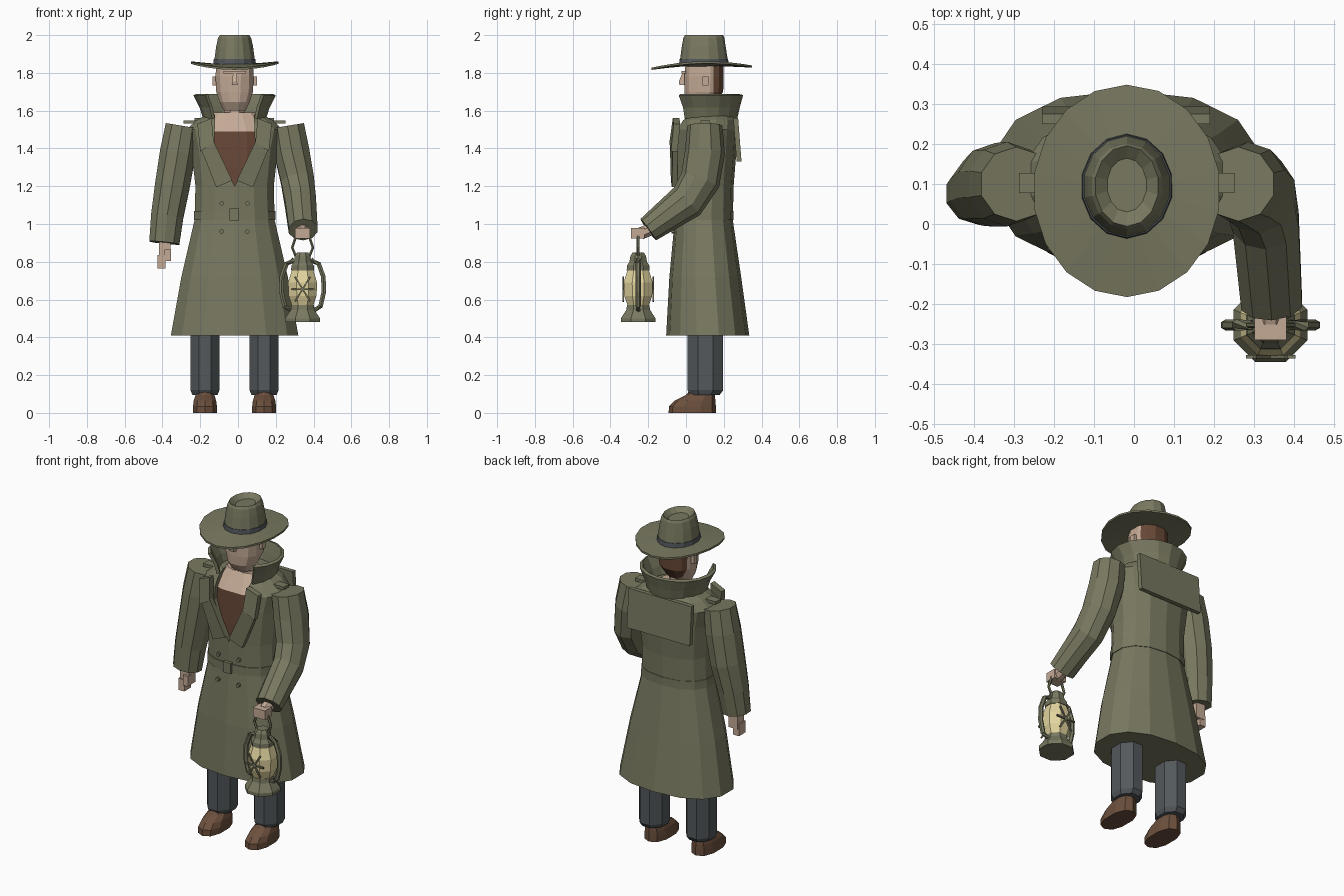
import bpy, bmesh, math
from mathutils import Vector

if "Cube" in bpy.data.objects:
    bpy.data.objects.remove(bpy.data.objects["Cube"])

CX = -0.018  # body centre line


def mat(name, r, g, b):
    m = bpy.data.materials.new(name)
    lin = [((c / 255 + 0.055) / 1.055) ** 2.4 for c in (r, g, b)]
    m.diffuse_color = (*lin, 1)
    m.use_nodes = True
    m.node_tree.nodes["Principled BSDF"].inputs["Base Color"].default_value = m.diffuse_color
    return m


OLIVE = mat("olive cloth", 120, 120, 96)
GREY = mat("slate grey", 83, 88, 91)
SKIN = mat("skin", 196, 170, 150)
BROWN = mat("dark brown", 104, 72, 55)
LEATHER = mat("shoe leather", 108, 80, 61)
GLASS = mat("lamp glass", 226, 212, 158)


def finish(name, bm, *mats, rule=None):
    bmesh.ops.recalc_face_normals(bm, faces=bm.faces)
    if rule:
        for f in bm.faces:
            f.material_index = rule(f.calc_center_median())
    me = bpy.data.meshes.new(name)
    bm.to_mesh(me)
    bm.free()
    ob = bpy.data.objects.new(name, me)
    bpy.context.collection.objects.link(ob)
    for m in mats:
        me.materials.append(m)
    return ob


def loft(rings, closed=True, caps=True):
    """Skin a list of equal-length point rings."""
    bm = bmesh.new()
    vs = [[bm.verts.new(p) for p in r] for r in rings]
    n = len(vs[0])
    for a, b in zip(vs, vs[1:]):
        for i in range(n if closed else n - 1):
            j = (i + 1) % n
            bm.faces.new((a[i], a[j], b[j], b[i]))
    if caps:
        bm.faces.new(vs[0])
        bm.faces.new(vs[-1])
    return bm


def oval(z, rx, ry, cx, cy, n=12, p=1.0):
    pts = []
    for i in range(n):
        a = 2 * math.pi * (i + 0.5) / n
        c, s = math.cos(a), math.sin(a)
        pts.append(Vector((cx + rx * math.copysign(abs(c) ** p, c),
                           cy + ry * math.copysign(abs(s) ** p, s), z)))
    return pts


def stack(rows, cx, n=12, p=1.0):
    """Rows of (z, half width, front y, back y)."""
    return loft([oval(z, rx, (b - f) / 2, cx, (f + b) / 2, n, p) for z, rx, f, b in rows])


def tube(path, radii, n=8):
    """Tube along a path; radii are single values or (across, deep)."""
    path = [Vector(p) for p in path]
    rings = []
    for i, p in enumerate(path):
        d = (path[min(i + 1, len(path) - 1)] - path[max(i - 1, 0)]).normalized()
        ref = Vector((1, 0, 0)) if abs(d.x) < 0.8 else Vector((0, 1, 0))
        u = (ref - d * ref.dot(d)).normalized()
        v = d.cross(u)
        r = radii[i] if isinstance(radii, list) else radii
        ra, rb = r if isinstance(r, tuple) else (r, r)
        rings.append([p + u * ra * math.cos(a) + v * rb * math.sin(a)
                      for a in [2 * math.pi * (k + 0.5) / n for k in range(n)]])
    return loft(rings)


def box(x, y, z, sx, sy, sz):
    bm = bmesh.new()
    bmesh.ops.create_cube(bm, size=1)
    for v in bm.verts:
        v.co = Vector((x + v.co.x * sx, y + v.co.y * sy, z + v.co.z * sz))
    return bm


def plate(pts, depth):
    """Outline pushed back along y by depth."""
    return loft([[Vector(p) for p in pts], [Vector(p) + Vector((0, depth, 0)) for p in pts]])


def mirror(pts, side):
    return [(CX + side * (x - CX), y, z) for x, y, z in pts]


# Trench coat with a cut V neck
coat = finish("coat", stack([
    (0.41, 0.345, -0.105, 0.335), (0.72, 0.288, -0.088, 0.292), (1.02, 0.217, -0.06, 0.248),
    (1.20, 0.212, -0.062, 0.252), (1.40, 0.235, -0.062, 0.268), (1.50, 0.26, -0.052, 0.272),
    (1.55, 0.205, -0.03, 0.27), (1.58, 0.15, 0.0, 0.25)], CX, 14, 0.87), OLIVE)
cutter = finish("neck_cutter", plate([(-0.118, -0.2, 1.65), (0.082, -0.2, 1.65), (0.09, -0.2, 1.42),
                                      (CX, -0.2, 1.2), (-0.126, -0.2, 1.42)], 0.26), OLIVE)
cutter.hide_render = True
cutter.hide_viewport = True
cut = coat.modifiers.new("neck opening", 'BOOLEAN')
cut.object = cutter
cut.solver = 'EXACT'

# Shirt and bare upper chest inside the coat
finish("chest", stack([(1.15, 0.17, -0.04, 0.2), (1.30, 0.19, -0.042, 0.2), (1.49, 0.19, -0.035, 0.2),
                       (1.59, 0.11, 0.03, 0.18)], CX, 12, 0.8), BROWN, SKIN,
       rule=lambda c: 1 if c.z > 1.49 else 0)
finish("neck", tube([(CX, 0.09, 1.54), (CX, 0.085, 1.67)], 0.06), SKIN)

# Belt, buckle and buttons
finish("belt", stack([(1.02, 0.221, -0.066, 0.252), (1.07, 0.22, -0.066, 0.252)], CX, 14, 0.87), OLIVE)
finish("buckle", box(-0.02, -0.068, 1.05, 0.05, 0.02, 0.065), OLIVE)
for s in (-1, 1):
    for z, y in ((1.11, -0.058), (0.96, -0.062)):
        x = CX + s * 0.068
        finish("button", tube([(x, y, z), (x, y - 0.015, z)], 0.012), OLIVE)

# Flared collar, open at the front
arc = [math.radians(-45 + 270 * i / 12) for i in range(13)]
collar = finish("collar", loft([[Vector((CX + rx * math.cos(a), cy + ry * math.sin(a), z)) for a in arc]
                                for z, rx, ry, cy in ((1.56, 0.158, 0.155, 0.108),
                                                      (1.62, 0.177, 0.168, 0.108),
                                                      (1.685, 0.21, 0.192, 0.102))],
                               closed=False, caps=False), OLIVE)
sol = collar.modifiers.new("thickness", 'SOLIDIFY')
sol.thickness = 0.018
sol.offset = 0

# Lapels and shoulder straps
for s in (-1, 1):
    low = [(-0.198, -0.07, 1.40), (-0.13, -0.086, 1.44), (-0.03, -0.08, 1.23), (-0.115, -0.075, 1.195)]
    high = [(-0.215, -0.065, 1.53), (-0.14, -0.07, 1.56), (-0.128, -0.088, 1.43), (-0.2, -0.08, 1.385)]
    finish("lapel", plate(mirror(low, -s), 0.028), OLIVE)
    finish("upper_lapel", plate(mirror(high, -s), 0.035), OLIVE)
    finish("shoulder_strap", box(CX + s * 0.215, 0.103, 1.54, 0.11, 0.05, 0.018), OLIVE)

# Storm flap on the back
finish("back_flap", plate([(-0.23, 0.25, 1.56), (0.19, 0.25, 1.56), (0.19, 0.268, 1.33),
                           (-0.23, 0.268, 1.33)], 0.026), OLIVE)

# Sleeves
finish("right_sleeve", tube([(-0.295, 0.1, 1.52), (-0.318, 0.1, 1.38), (-0.348, 0.098, 1.2),
                             (-0.375, 0.085, 1.04), (-0.39, 0.075, 0.9)],
                            [(0.093, 0.093), (0.1, 0.106), (0.097, 0.105), (0.09, 0.09), (0.084, 0.077)], 10), OLIVE)
finish("left_sleeve", tube([(0.262, 0.1, 1.52), (0.285, 0.1, 1.38), (0.315, 0.075, 1.23),
                            (0.33, 0.005, 1.12), (0.345, -0.2, 0.97)],
                           [(0.093, 0.093), (0.098, 0.106), (0.092, 0.106), (0.087, 0.1), (0.08, 0.07)], 10), OLIVE)

# Hands
finish("right_wrist", box(-0.388, 0.075, 0.855, 0.06, 0.06, 0.1), SKIN)
finish("right_fingers", box(-0.405, 0.07, 0.80, 0.04, 0.065, 0.07), SKIN)
finish("right_thumb", box(-0.372, 0.045, 0.835, 0.035, 0.03, 0.06), SKIN)
finish("left_wrist", tube([(0.342, -0.19, 0.97), (0.342, -0.24, 0.95)], 0.035), SKIN)
finish("left_hand", box(0.342, -0.255, 0.95, 0.08, 0.07, 0.055), SKIN)

# Head with hair at the back
head = stack([(1.60, 0.06, 0.02, 0.12), (1.645, 0.082, -0.008, 0.16), (1.70, 0.1, -0.012, 0.2),
              (1.78, 0.104, -0.012, 0.202), (1.85, 0.1, -0.005, 0.2)], CX, 12, 0.85)
bmesh.ops.bisect_plane(head, geom=head.verts[:] + head.edges[:] + head.faces[:],
                       plane_co=(0, 0.145, 0), plane_no=(0, 1, 0))
finish("head", head, SKIN, BROWN, rule=lambda c: 1 if c.y > 0.146 else 0)
finish("nose", loft([oval(1.735, 0.022, 0.024, CX, -0.018, 4), oval(1.755, 0.018, 0.028, CX, -0.018, 4),
                     oval(1.80, 0.012, 0.01, CX, -0.012, 4)]), SKIN)
finish("brow", box(CX, -0.012, 1.803, 0.12, 0.022, 0.014), SKIN)
for s in (-1, 1):
    finish("ear", box(CX + s * 0.107, 0.104, 1.757, 0.022, 0.032, 0.048), SKIN)

# Wide brim hat with a dented crown
def brim_ring(rx, ry, dz, curl):
    pts = []
    for p in oval(0, rx, ry, CX, 0.083, 18):
        c, s = (p.x - CX) / rx, (p.y - 0.083) / ry
        pts.append(Vector((p.x, p.y, 1.84 + dz + curl * (0.016 * c * c - 0.012 * s * s + 0.006 * s))))
    return pts

finish("hat_brim", loft([brim_ring(0.1, 0.12, -0.005, 0), brim_ring(0.235, 0.266, -0.006, 1),
                         brim_ring(0.235, 0.266, 0.005, 1), brim_ring(0.1, 0.12, 0.008, 0)]), OLIVE)
finish("hat_crown", stack([(1.84, 0.112, -0.033, 0.222), (1.875, 0.109, -0.031, 0.22),
                           (1.94, 0.1, -0.022, 0.21), (1.985, 0.09, -0.014, 0.203),
                           (2.0, 0.08, -0.006, 0.196), (1.975, 0.05, 0.03, 0.165)], CX, 14), OLIVE)
finish("hat_band", stack([(1.844, 0.116, -0.037, 0.226), (1.873, 0.113, -0.034, 0.223)], CX, 14), GREY)

# Trousers and shoes
for x in (-0.175, 0.138):
    finish("trouser_leg", stack([(0.095, 0.072, 0.015, 0.185), (0.12, 0.083, 0.0, 0.205),
                                 (0.6, 0.083, 0.0, 0.205)], x, 8), GREY)
    finish("shoe", stack([(0.0, 0.066, -0.092, 0.158), (0.035, 0.066, -0.09, 0.158),
                          (0.065, 0.062, -0.06, 0.156), (0.095, 0.052, 0.0, 0.152),
                          (0.12, 0.048, 0.02, 0.15)], x, 10, 0.85), LEATHER)

# Lantern: base, glass and cap
LX, LY = 0.342, -0.253


def turned(name, rows, m):
    finish(name, loft([oval(z, r, r, LX, LY, 8) for z, r in rows]), m)


turned("lantern_base", [(0.48, 0.1), (0.50, 0.1), (0.545, 0.068), (0.57, 0.064)], OLIVE)
turned("lantern_glass", [(0.565, 0.06), (0.62, 0.08), (0.69, 0.083), (0.765, 0.058)], GLASS)
turned("lantern_cap", [(0.755, 0.066), (0.78, 0.064), (0.80, 0.05), (0.83, 0.045), (0.85, 0.032)], OLIVE)

# Lantern side frames, carrying handle and wire guards
for s in (-1, 1):
    frame = [(0.06, 0.545), (0.095, 0.565), (0.112, 0.64), (0.11, 0.72), (0.085, 0.79), (0.045, 0.81)]
    finish("lantern_frame", tube([(LX + s * x, LY, z) for x, z in frame], 0.014, 6), OLIVE)
    handle = [(0.03, 0.815), (0.055, 0.875), (0.032, 0.945), (0.02, 0.955)]
    finish("lantern_handle", tube([(LX + s * x, LY, z) for x, z in handle], 0.008, 6), OLIVE)
    for ang in (0, 50, 130):
        dx, dz = 0.062 * math.cos(math.radians(ang)), 0.085 * math.sin(math.radians(ang))
        y = LY + s * 0.08
        finish("guard_wire", tube([(LX - dx, y, 0.655 - dz), (LX + dx, y, 0.655 + dz)], 0.006, 4), OLIVE)
